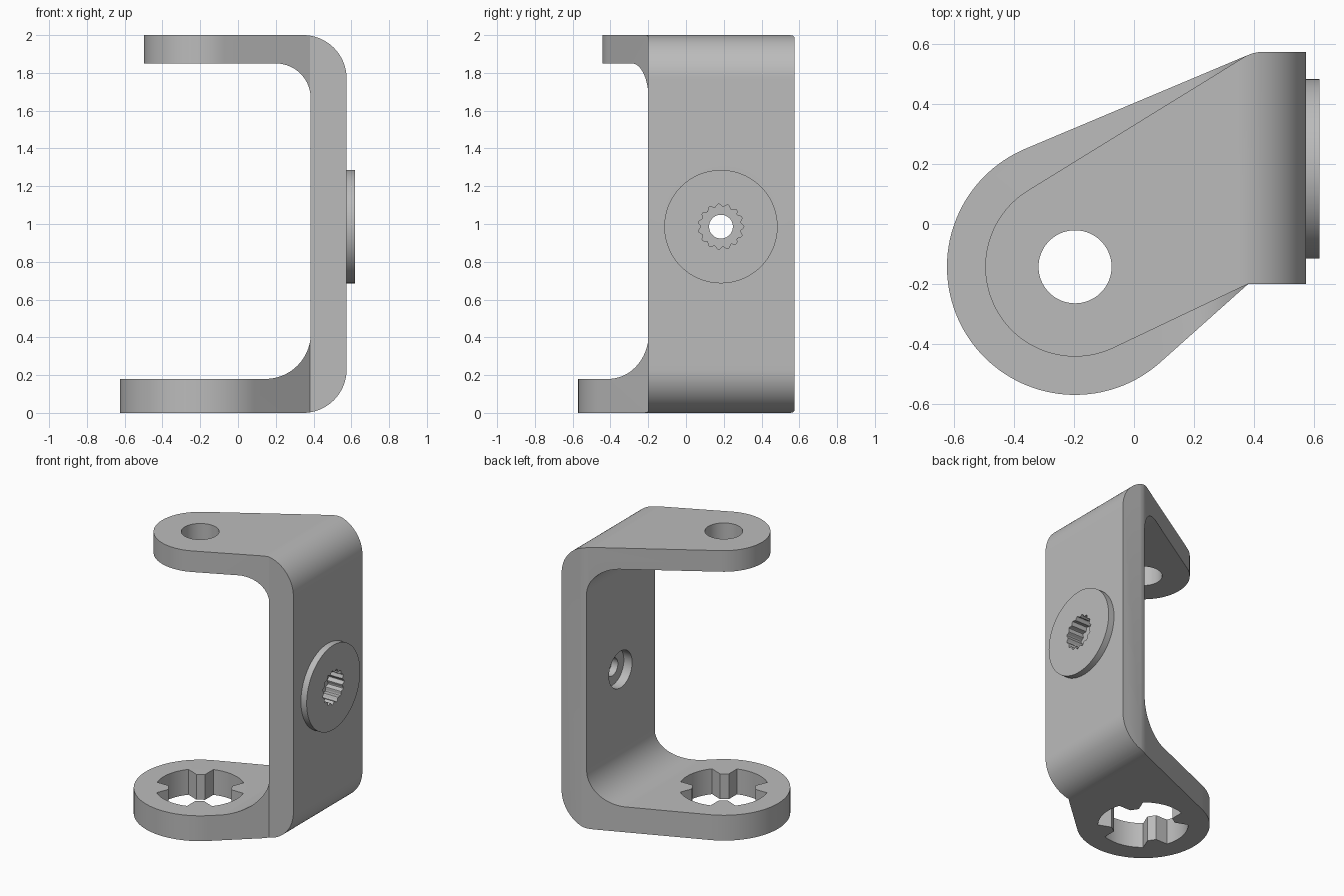
import bpy
import bmesh
from math import sin, cos, pi, radians, acos, atan2, hypot

if "Cube" in bpy.data.objects:
    bpy.data.objects.remove(bpy.data.objects["Cube"], do_unlink=True)

grey = bpy.data.materials.new("plain_grey")
grey.use_nodes = True
colour = (0.5, 0.5, 0.5, 1)
grey.diffuse_color = colour
grey.node_tree.nodes["Principled BSDF"].inputs["Base Color"].default_value = colour

WALL_IN, WALL_OUT = 0.385, 0.575      # faces of the upright wall
FRONT = -0.2                          # front side of the wall
PIVOT = (-0.197, -0.143)              # axis of both arms
HUB = (0.185, 0.986)                  # axis of the side boss (y, z)


def arc(cx, cy, r, a0, a1, n=24):
    """Points on an arc, angles in radians."""
    steps = [a0 + (a1 - a0) * i / n for i in range(n + 1)]
    return [(cx + r * cos(a), cy + r * sin(a)) for a in steps]


def circle(centre, r, n=96):
    return arc(*centre, r, 0, 2 * pi, n)[:-1]


def prism(name, outline, axis, lo, hi):
    """Extrude a closed outline along an axis."""
    place = {"x": lambda u, v, w: (w, u, v),
             "y": lambda u, v, w: (u, w, v),
             "z": lambda u, v, w: (u, v, w)}[axis]
    bm = bmesh.new()
    ends = [[bm.verts.new(place(u, v, w)) for u, v in outline] for w in (lo, hi)]
    for ring in ends:
        bm.faces.new(ring)
    n = len(outline)
    for i in range(n):
        j = (i + 1) % n
        bm.faces.new((ends[0][i], ends[0][j], ends[1][j], ends[1][i]))
    bmesh.ops.recalc_face_normals(bm, faces=bm.faces)
    mesh = bpy.data.meshes.new(name)
    bm.to_mesh(mesh)
    bm.free()
    mesh.materials.append(grey)
    obj = bpy.data.objects.new(name, mesh)
    bpy.context.scene.collection.objects.link(obj)
    return obj


def combine(obj, tool, operation):
    """Apply a boolean and drop the tool."""
    mod = obj.modifiers.new("combine", "BOOLEAN")
    mod.operation, mod.object, mod.solver = operation, tool, "EXACT"
    bpy.context.view_layer.update()
    graph = bpy.context.evaluated_depsgraph_get()
    mesh = bpy.data.meshes.new_from_object(obj.evaluated_get(graph))
    obj.modifiers.clear()
    obj.data = mesh
    bpy.data.objects.remove(tool, do_unlink=True)


def plan(radius):
    """Arm outline from above: round end with tangents to the wall."""
    def tangent(p, side):
        dx, dy = p[0] - PIVOT[0], p[1] - PIVOT[1]
        return atan2(dy, dx) + side * acos(radius / hypot(dx, dy))
    back, front = (0.375, 0.562), (0.382, FRONT)
    a0, a1 = tangent(back, 1), tangent(front, -1) + 2 * pi
    return ([front, (0.8, FRONT), (0.8, 0.575), (0.42, 0.575), (0.395, 0.57), back]
            + arc(*PIVOT, radius, a0, a1, 72))


def half(name, top, thickness, inner, radius):
    """Half of the bent strip, trimmed to its arm outline."""
    outer = 0.23
    side = ([(WALL_OUT, 1)]
            + arc(WALL_OUT - outer, 2 - outer, outer, 0, pi / 2)
            + [(-0.9, 2), (-0.9, 2 - thickness)]
            + arc(WALL_IN - inner, 2 - thickness - inner, inner, pi / 2, 0)
            + [(WALL_IN, 1)])
    if not top:
        side = [(x, 2 - z) for x, z in side]
    strip = prism(name, side, "y", -0.9, 0.9)
    combine(strip, prism("trim", plan(radius), "z", -0.1, 2.1), "INTERSECT")
    return strip


# Bent bracket: two halves welded at mid height
upper = half("upper_half", True, 0.15, 0.185, 0.30)
lower = half("lower_half", False, 0.18, 0.24, 0.428)
bm = bmesh.new()
for part in (upper, lower):
    bm.from_mesh(part.data)
seam = [f for f in bm.faces if all(abs(v.co.z - 1) < 1e-4 for v in f.verts)]
bmesh.ops.delete(bm, geom=seam, context="FACES")
bmesh.ops.remove_doubles(bm, verts=bm.verts, dist=1e-4)
bmesh.ops.dissolve_limit(bm, angle_limit=radians(0.3), verts=bm.verts, edges=bm.edges)
bm.to_mesh(upper.data)
bm.free()
bpy.data.objects.remove(lower, do_unlink=True)
bracket = upper
bracket.name = "bracket"

# Round boss on the outside of the wall
combine(bracket, prism("boss", circle(HUB, 0.3), "x", 0.5, 0.62), "UNION")

# Splined socket, screw hole and inner counterbore
teeth, steps = 15, 150
spline = []
for i in range(steps):
    a = 2 * pi * i / steps
    r = 0.113 + 0.008 * cos(teeth * a)
    spline.append((HUB[0] + r * cos(a), HUB[1] + r * sin(a)))
combine(bracket, prism("socket", spline, "x", 0.5, 0.8), "DIFFERENCE")
combine(bracket, prism("screw_hole", circle(HUB, 0.063, 48), "x", 0.3, 0.7), "DIFFERENCE")
combine(bracket, prism("counterbore", circle(HUB, 0.13), "x", 0.3, 0.45), "DIFFERENCE")

# Plain hole in the upper arm
combine(bracket, prism("upper_hole", circle(PIVOT, 0.122), "z", 1.5, 2.2), "DIFFERENCE")

# Keyed opening in the lower arm: a circle with four inward teeth
keyed = []
for k in range(4):
    mid = radians(34 + 90 * k)
    for offset in (-8, 8):
        a = mid + radians(offset)
        keyed.append((PIVOT[0] + 0.205 * cos(a), PIVOT[1] + 0.205 * sin(a)))
    keyed += arc(*PIVOT, 0.29, mid + radians(16), mid + radians(74), 16)
combine(bracket, prism("keyed_hole", keyed, "z", -0.2, 0.5), "DIFFERENCE")

# Smooth bends, crisp edges
bpy.ops.object.select_all(action="DESELECT")
bracket.select_set(True)
bpy.context.view_layer.objects.active = bracket
bpy.ops.object.shade_smooth_by_angle(angle=radians(25))
